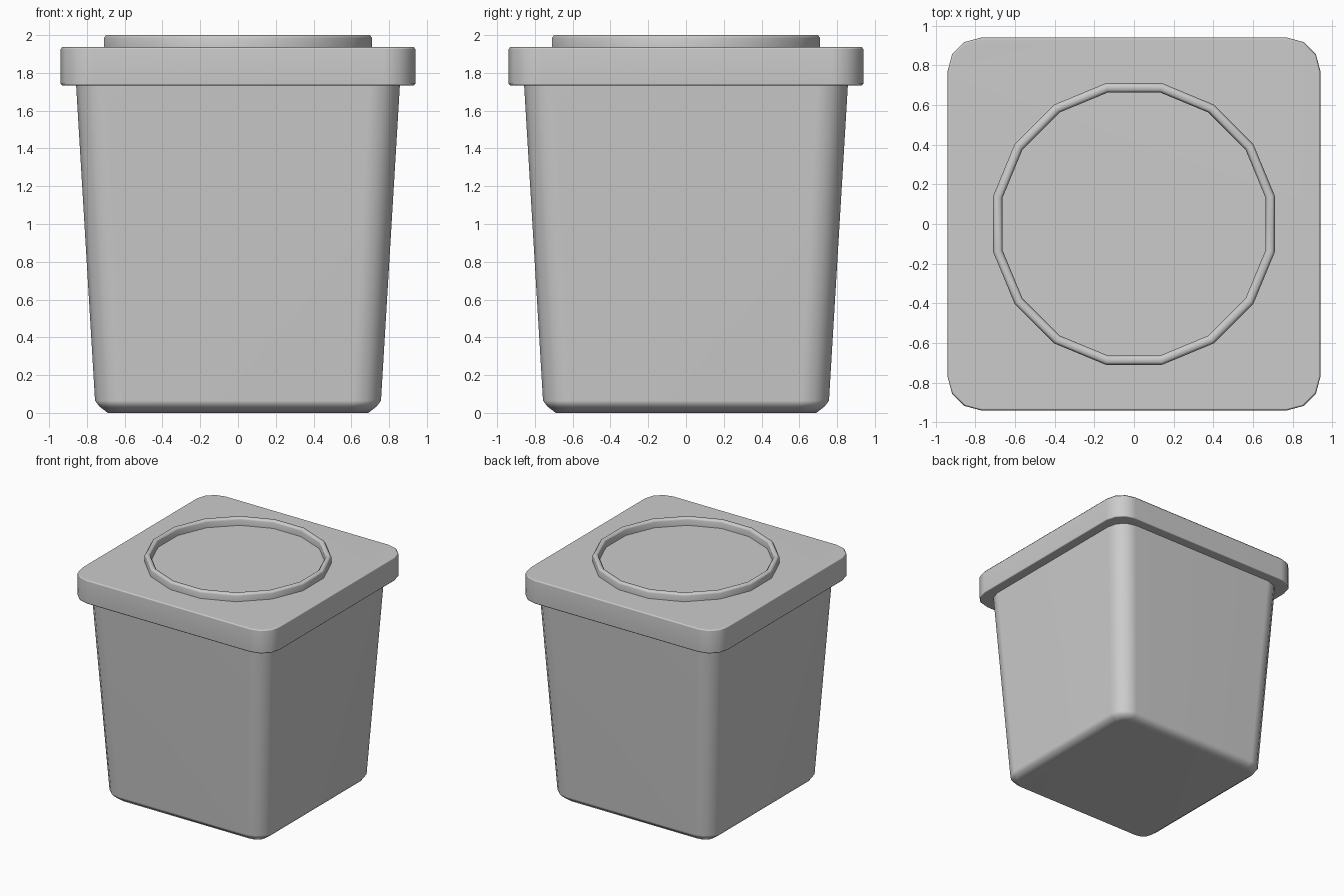
import bpy, bmesh, math

if "Cube" in bpy.data.objects:
    bpy.data.objects.remove(bpy.data.objects["Cube"])


def rounded_square(half, radius, z, seg=3):
    # One horizontal loop of a square with rounded corners
    c = half - radius
    pts = []
    for q, (sx, sy) in enumerate([(1, 1), (-1, 1), (-1, -1), (1, -1)]):
        for i in range(seg + 1):
            a = math.pi / 2 * (q + i / seg)
            pts.append((sx * c + radius * math.cos(a), sy * c + radius * math.sin(a), z))
    return pts


def polygon(radius, z, sides=16):
    return [(radius * math.cos(math.tau * (i + 0.5) / sides),
             radius * math.sin(math.tau * (i + 0.5) / sides), z) for i in range(sides)]


def loft(name, loops, closed=False):
    # Bridge successive loops; cap both ends, or join last to first
    bm = bmesh.new()
    rings = [[bm.verts.new(p) for p in loop] for loop in loops]
    pairs = list(zip(rings, rings[1:]))
    if closed:
        pairs.append((rings[-1], rings[0]))
    else:
        bm.faces.new(rings[0][::-1])
        bm.faces.new(rings[-1])
    n = len(rings[0])
    for a, b in pairs:
        for i in range(n):
            j = (i + 1) % n
            bm.faces.new((a[i], a[j], b[j], b[i]))
    bmesh.ops.recalc_face_normals(bm, faces=bm.faces)
    mesh = bpy.data.meshes.new(name)
    bm.to_mesh(mesh)
    bm.free()
    obj = bpy.data.objects.new(name, mesh)
    bpy.context.collection.objects.link(obj)
    bpy.ops.object.select_all(action='DESELECT')
    obj.select_set(True)
    bpy.context.view_layer.objects.active = obj
    bpy.ops.object.shade_smooth_by_angle(angle=math.radians(60))
    wn = obj.modifiers.new("weighted_normals", 'WEIGHTED_NORMAL')
    wn.keep_sharp = True
    return obj


# Tapered tub with a chamfered foot
loft("tub_body", [rounded_square(h, r, z) for h, r, z in [
    (0.69, 0.09, 0.0), (0.735, 0.13, 0.035), (0.757, 0.15, 0.065), (0.858, 0.16, 1.75)]])

# Overhanging square lid with softened rims
loft("lid", [rounded_square(h, r, z) for h, r, z in [
    (0.93, 0.16, 1.732), (0.94, 0.17, 1.742), (0.94, 0.17, 1.925), (0.93, 0.16, 1.937)]])

# Raised sixteen-sided ring on the lid
loft("lid_ring", [polygon(r, z) for r, z in [
    (0.724, 1.93), (0.724, 1.985), (0.712, 2.0),
    (0.688, 2.0), (0.676, 1.985), (0.676, 1.93)]], closed=True)
